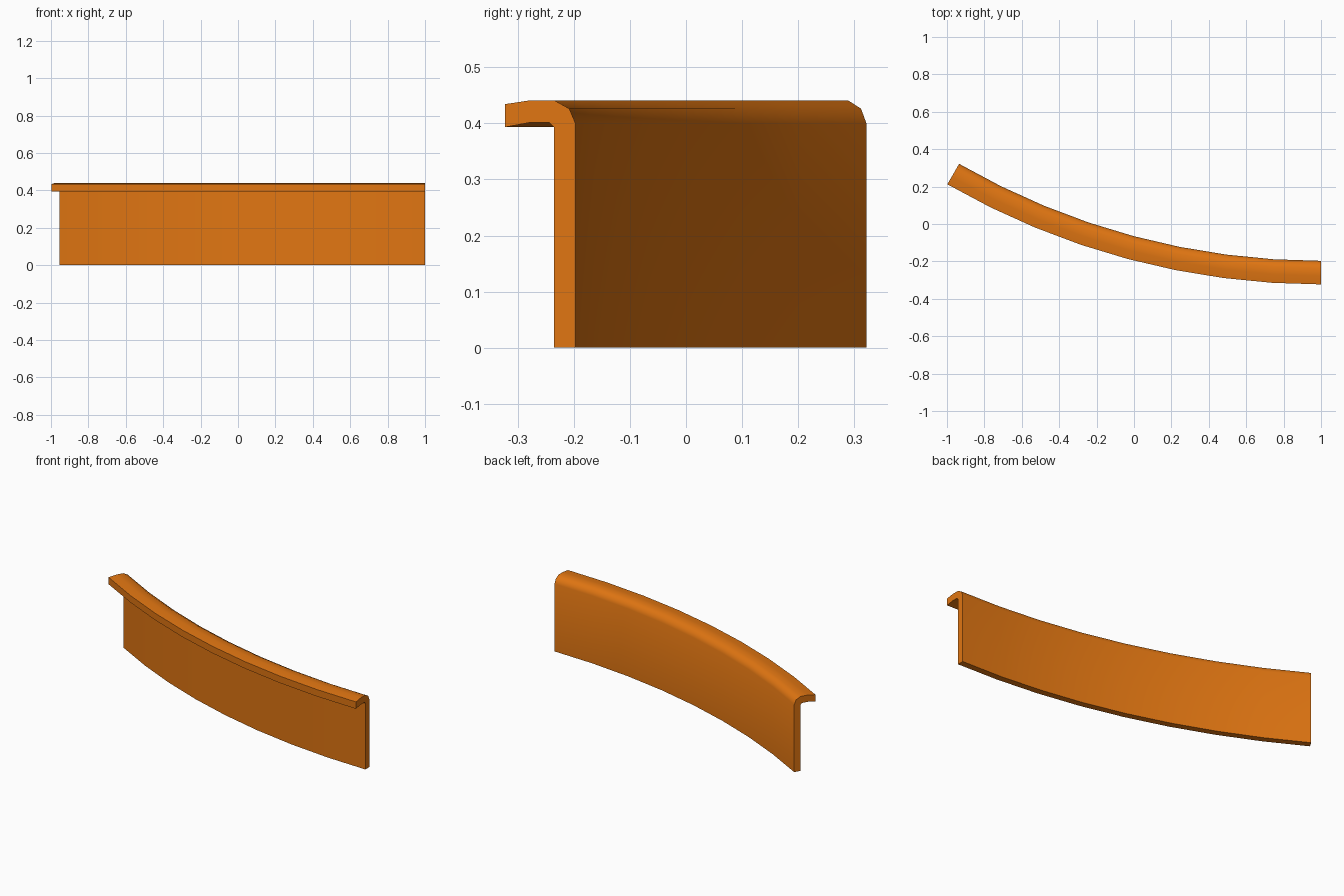
import bpy, bmesh
from math import sin, cos, radians

cube = bpy.data.objects.get("Cube")
if cube:
    bpy.data.objects.remove(cube, do_unlink=True)

# Painted orange finish
orange = bpy.data.materials.new("orange")
orange.use_nodes = True
colour = (0.75, 0.18, 0.006, 1)
orange.diffuse_color = colour
orange.node_tree.nodes["Principled BSDF"].inputs["Base Color"].default_value = colour

# Cross-section: (distance forward of the back face, height)
PROFILE = [(0, 0), (0, 0.40), (0.011, 0.426), (0.038, 0.441), (0.08, 0.441),
           (0.126, 0.434), (0.126, 0.393), (0.083, 0.401), (0.046, 0.401),
           (0.038, 0.393), (0.038, 0)]
RADIUS, CENTRE_X, CENTRE_Y = 3.87, 1.0, 3.673
SWEEP, STEPS = radians(30), 8


def section(bm, angle):
    """One copy of the cross-section, placed at an angle round the arc."""
    return [bm.verts.new((CENTRE_X - (RADIUS + d) * sin(angle),
                          CENTRE_Y - (RADIUS + d) * cos(angle), z))
            for d, z in PROFILE]


# Curved wall with a rolled lip, swept round the arc
bm = bmesh.new()
rings = [section(bm, SWEEP * i / STEPS) for i in range(STEPS + 1)]
n = len(PROFILE)
for a, b in zip(rings, rings[1:]):
    for k in range(n):
        m = (k + 1) % n
        bm.faces.new((a[k], a[m], b[m], b[k]))
bm.faces.new(rings[0])
bm.faces.new(rings[-1])
bmesh.ops.recalc_face_normals(bm, faces=bm.faces)

mesh = bpy.data.meshes.new("curved_lipped_panel")
bm.to_mesh(mesh)
bm.free()
mesh.materials.append(orange)
panel = bpy.data.objects.new("curved_lipped_panel", mesh)
bpy.context.collection.objects.link(panel)

# Smooth along the curve and the bend, sharp at the ends and edges
bpy.ops.object.select_all(action="DESELECT")
panel.select_set(True)
bpy.context.view_layer.objects.active = panel
bpy.ops.object.shade_smooth_by_angle(angle=radians(40))
